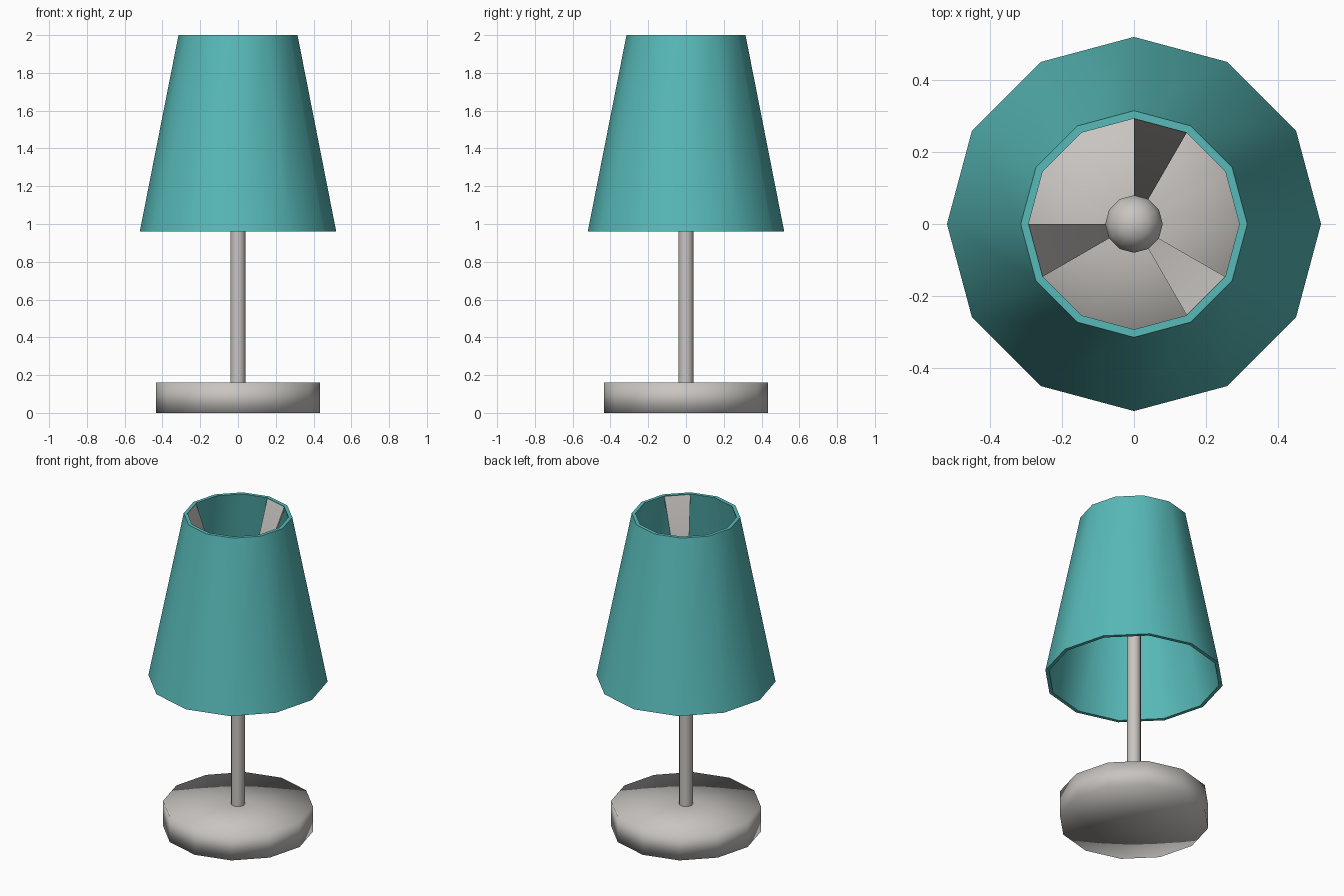
import bpy, bmesh, math

if "Cube" in bpy.data.objects:
    bpy.data.objects.remove(bpy.data.objects["Cube"])

SIDES = 12


def material(name, rgb):
    m = bpy.data.materials.new(name)
    m.diffuse_color = (*rgb, 1)
    m.use_nodes = True
    m.node_tree.nodes["Principled BSDF"].inputs["Base Color"].default_value = m.diffuse_color
    return m


metal = material("warm grey metal", (0.58, 0.555, 0.53))
fabric = material("teal fabric", (0.095, 0.49, 0.48))


def make_object(name, bm, mat, smooth_angle=None):
    bmesh.ops.recalc_face_normals(bm, faces=bm.faces)
    me = bpy.data.meshes.new(name)
    bm.to_mesh(me)
    bm.free()
    me.materials.append(mat)
    ob = bpy.data.objects.new(name, me)
    bpy.context.collection.objects.link(ob)
    bpy.ops.object.select_all(action='DESELECT')
    ob.select_set(True)
    bpy.context.view_layer.objects.active = ob
    if smooth_angle is None:
        bpy.ops.object.shade_smooth()
    else:
        bpy.ops.object.shade_smooth_by_angle(angle=math.radians(smooth_angle))
    return ob


def lathe(name, profile, mat, closed=False, smooth_angle=None):
    """Turn (radius, z) points around z; corners lie on the x and y axes."""
    bm = bmesh.new()
    rings = []
    for r, z in profile:
        if r == 0:
            rings.append([bm.verts.new((0, 0, z))] * SIDES)
        else:
            rings.append([bm.verts.new((r * math.cos(math.tau * i / SIDES),
                                        r * math.sin(math.tau * i / SIDES), z))
                          for i in range(SIDES)])
    pairs = list(zip(rings, rings[1:]))
    if closed:
        pairs.append((rings[-1], rings[0]))
    for a, b in pairs:
        for i in range(SIDES):
            j = (i + 1) % SIDES
            bm.faces.new(list(dict.fromkeys((a[i], a[j], b[j], b[i]))))
    return make_object(name, bm, mat, smooth_angle)


# Base disc, softly shaded over its edge
lathe("base", [(0, 0), (0.435, 0), (0.435, 0.16), (0.04, 0.16)], metal)

# Pole with the rounded bulb holder on top
lathe("pole", [(0.04, 0.16), (0.04, 1.38)], metal)
lathe("bulb_holder", [(0.04, 1.38), (0.08, 1.42), (0.08, 1.48), (0.07, 1.52),
                      (0.042, 1.55), (0, 1.56)], metal, smooth_angle=50)

# Hollow tapered shade
lathe("shade", [(0.52, 0.96), (0.315, 2.0), (0.293, 2.0), (0.498, 0.96)],
      fabric, closed=True, smooth_angle=40)

# Three sloping wedge supports between holder and upper rim
for n, start in enumerate((60, 180, 300)):
    bm = bmesh.new()
    layers = []
    for drop in (0, 0.02):
        layers.append([bm.verts.new((r * math.cos(math.radians(a)),
                                     r * math.sin(math.radians(a)), z - drop))
                       for r, z, a in ((0.078, 1.45, start), (0.295, 1.995, start),
                                       (0.295, 1.995, start + 30), (0.078, 1.45, start + 30))])
    top, low = layers
    bm.faces.new(top)
    bm.faces.new(low[::-1])
    for i in range(4):
        j = (i + 1) % 4
        bm.faces.new((top[i], low[i], low[j], top[j]))
    make_object(f"shade_support_{n + 1}", bm, metal, smooth_angle=30)
